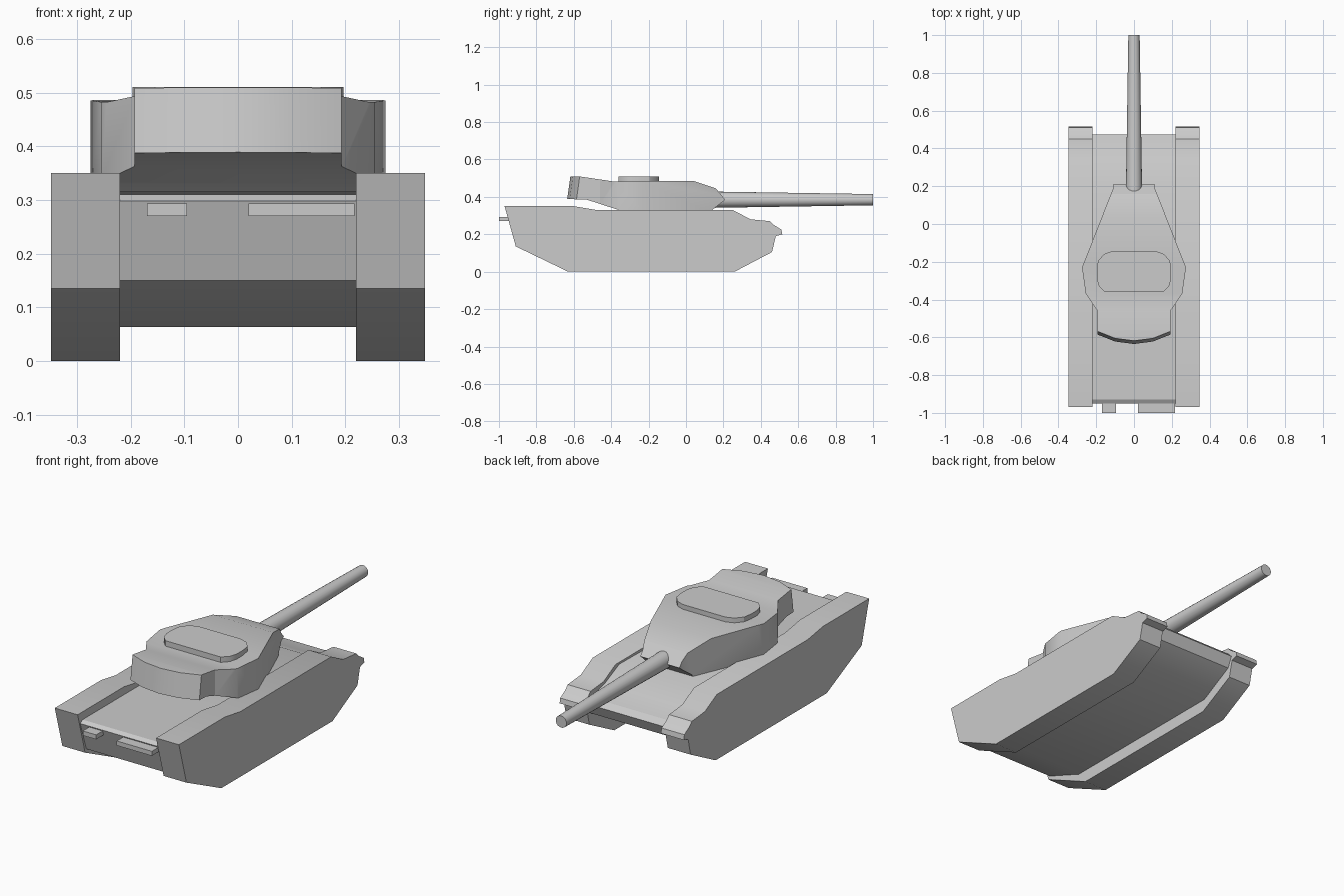
import bpy, bmesh, math

if "Cube" in bpy.data.objects:
    bpy.data.objects.remove(bpy.data.objects["Cube"])


def finish(obj, angle=30):
    bpy.ops.object.select_all(action='DESELECT')
    obj.select_set(True)
    bpy.context.view_layer.objects.active = obj
    bpy.ops.object.shade_smooth_by_angle(angle=math.radians(angle))


def prism(name, pts, a, b, axis):
    """Extrude a 2D outline from a to b: axis X takes (y, z), axis Z takes (x, y)."""
    def place(p, t):
        return (t, p[0], p[1]) if axis == 'X' else (p[0], p[1], t)
    bm = bmesh.new()
    lo = [bm.verts.new(place(p, a)) for p in pts]
    hi = [bm.verts.new(place(p, b)) for p in pts]
    n = len(pts)
    bm.faces.new(lo)
    bm.faces.new(hi)
    for i in range(n):
        j = (i + 1) % n
        bm.faces.new((lo[i], lo[j], hi[j], hi[i]))
    bmesh.ops.recalc_face_normals(bm, faces=bm.faces[:])
    me = bpy.data.meshes.new(name)
    bm.to_mesh(me)
    bm.free()
    obj = bpy.data.objects.new(name, me)
    bpy.context.collection.objects.link(obj)
    return obj


def mirrored(half):
    """Complete an outline across x = 0."""
    return half + [(-x, y) for x, y in reversed(half) if x > 0]


# Track housings
track = [(-0.97, 0.35), (-0.60, 0.35), (-0.48, 0.33), (0.25, 0.33), (0.345, 0.28),
         (0.45, 0.27), (0.47, 0.25), (0.51, 0.225), (0.515, 0.20), (0.48, 0.19),
         (0.46, 0.105), (0.26, 0.0), (-0.63, 0.0), (-0.91, 0.135)]
for side, s in (("left", -1), ("right", 1)):
    finish(prism(side + "_track_housing", track, s * 0.22, s * 0.348, 'X'))

# Hull between the tracks
hull = [(-0.95, 0.298), (-0.93, 0.31), (-0.48, 0.31), (0.22, 0.32), (0.34, 0.265),
        (0.45, 0.24), (0.475, 0.215), (0.45, 0.16), (0.27, 0.063), (-0.68, 0.063),
        (-0.90, 0.15)]
finish(prism("hull", hull, -0.22, 0.22, 'X'))

# Flat plates on the end of the hull
for name, x0, x1 in (("small_end_plate", -0.17, -0.095), ("large_end_plate", 0.02, 0.217)):
    plate = [(-1.0, 0.27), (-0.90, 0.27), (-0.90, 0.293), (-1.0, 0.293)]
    prism(name, plate, x0, x1, 'X')

# Turret: plan outline trimmed by its side profile
plan = mirrored([(0.0, 0.24), (0.11, 0.24), (0.11, 0.19), (0.275, -0.23), (0.255, -0.37),
                 (0.193, -0.46), (0.193, -0.585), (0.10, -0.622), (0.0, -0.635)])
turret = prism("turret", plan, 0.30, 0.56, 'Z')
for v in turret.data.vertices:
    if v.co.y < -0.5:
        v.co.y += (v.co.z - 0.39) * 0.14
profile = [(-0.70, 0.512), (-0.56, 0.508), (-0.385, 0.482), (-0.20, 0.486), (0.04, 0.485),
           (0.16, 0.445), (0.21, 0.385), (0.14, 0.33), (0.13, 0.315), (-0.34, 0.315),
           (-0.36, 0.33), (-0.53, 0.385), (-0.70, 0.391)]
cutter = prism("turret_profile_cutter", profile, -0.4, 0.4, 'X')
mod = turret.modifiers.new("trim", 'BOOLEAN')
mod.operation = 'INTERSECT'
mod.solver = 'EXACT'
mod.object = cutter
bpy.context.view_layer.objects.active = turret
bpy.ops.object.modifier_apply(modifier="trim")
bpy.data.objects.remove(cutter)
finish(turret)

# Roof hatch
hatch = mirrored([(0.12, -0.145), (0.16, -0.16), (0.19, -0.195), (0.197, -0.24),
                  (0.197, -0.29), (0.185, -0.33), (0.155, -0.36)])
finish(prism("roof_hatch", hatch, 0.46, 0.51, 'Z'))

# Tapered gun barrel
bpy.ops.mesh.primitive_cone_add(vertices=20, radius1=0.044, radius2=0.03, depth=0.9,
                                location=(0, 0.55, 0.385), rotation=(-math.pi / 2, 0, 0))
barrel = bpy.context.object
barrel.name = "gun_barrel"
finish(barrel)
